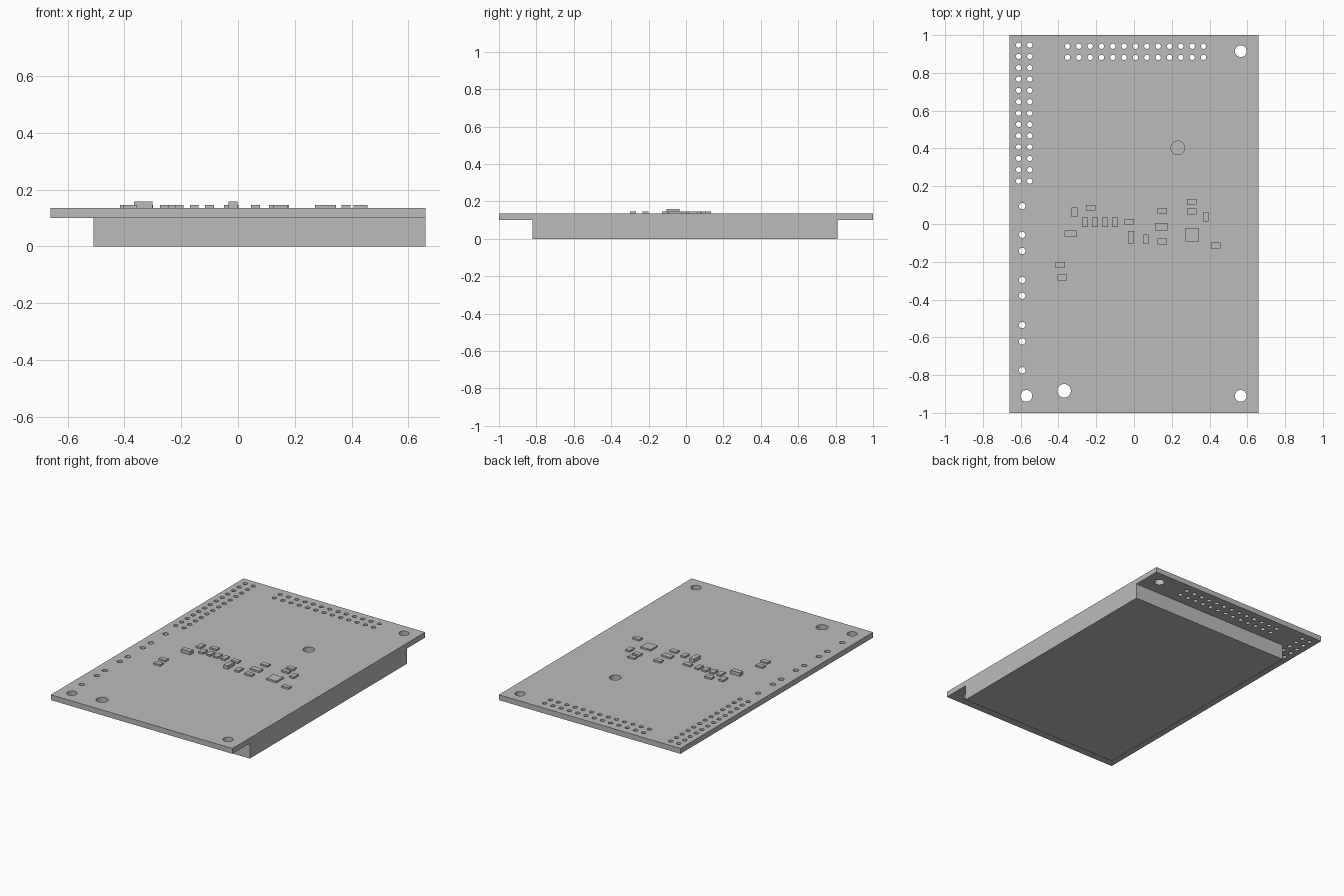
import bpy
import bmesh
from mathutils import Matrix, Vector

cube = bpy.data.objects.get("Cube")
if cube:
    bpy.data.objects.remove(cube, do_unlink=True)

grey = bpy.data.materials.new("plain grey")
grey.use_nodes = True
colour = (0.5, 0.5, 0.5, 1)
grey.diffuse_color = colour
grey.node_tree.nodes["Principled BSDF"].inputs["Base Color"].default_value = colour

BOARD_LOW, BOARD_TOP = 0.10, 0.135


def finish(name, bm):
    mesh = bpy.data.meshes.new(name)
    bm.to_mesh(mesh)
    bm.free()
    mesh.materials.append(grey)
    obj = bpy.data.objects.new(name, mesh)
    bpy.context.collection.objects.link(obj)
    return obj


def box(name, low, high):
    low, high = Vector(low), Vector(high)
    bm = bmesh.new()
    place = Matrix.Translation((low + high) / 2) @ Matrix.Diagonal((*(high - low), 1))
    bmesh.ops.create_cube(bm, size=1, matrix=place)
    return finish(name, bm)


# Board and the block beneath it
board = box("circuit_board", (-0.66, -1, BOARD_LOW), (0.66, 1, BOARD_TOP))
box("underside_block", (-0.51, -0.82, 0), (0.66, 0.81, BOARD_LOW))

# Drill holes: x, y, radius
holes = []
for i in range(13):
    step = 0.06 * i
    holes += [(x, 0.947 - step, 0.014) for x in (-0.611, -0.552)]
    holes += [(-0.352 + step, y, 0.014) for y in (0.941, 0.882)]
for y in (0.095, -0.057, -0.143, -0.297, -0.38, -0.535, -0.622, -0.775):
    holes.append((-0.592, y, 0.017))
holes += [(0.565, 0.915, 0.031), (0.565, -0.91, 0.031), (-0.57, -0.91, 0.031)]
holes += [(-0.37, -0.883, 0.036), (0.232, 0.403, 0.036)]

bm = bmesh.new()
for x, y, r in holes:
    bmesh.ops.create_cone(bm, cap_ends=True, segments=32, radius1=r, radius2=r,
                          depth=0.2, matrix=Matrix.Translation((x, y, BOARD_TOP)))
cutter = finish("hole_cutter", bm)
cutter.hide_render = True
cut = board.modifiers.new("holes", 'BOOLEAN')
cut.operation = 'DIFFERENCE'
cut.solver = 'EXACT'
cut.object = cutter
bpy.context.view_layer.objects.active = board
board.select_set(True)
bpy.ops.object.modifier_apply(modifier=cut.name)
bpy.data.objects.remove(cutter, do_unlink=True)
bpy.ops.object.shade_smooth_by_angle()


def chips(name, size, height, spots):
    w, d = size
    for i, (x, y) in enumerate(spots, 1):
        box(f"{name}_{i}", (x - w / 2, y - d / 2, BOARD_TOP),
            (x + w / 2, y + d / 2, BOARD_TOP + height))


# Surface mounted parts
chips("wide_chip", (0.05, 0.031), 0.011, [
    (-0.23, 0.086), (-0.024, 0.012), (0.15, 0.07), (0.15, -0.093), (0.305, 0.118),
    (0.305, 0.066), (0.432, -0.114), (-0.39, -0.217), (-0.38, -0.284)])
chips("upright_chip", (0.031, 0.05), 0.011, [
    (-0.315, 0.063), (-0.26, 0.01), (-0.207, 0.01), (-0.154, 0.01), (-0.1, 0.01),
    (0.062, -0.08), (0.38, 0.038)])
chips("square_chip", (0.073, 0.073), 0.011, [(0.308, -0.057)])
chips("flat_chip", (0.07, 0.038), 0.011, [(0.145, -0.015)])
chips("tall_wide_chip", (0.066, 0.032), 0.023, [(-0.334, -0.05)])
chips("tall_upright_chip", (0.032, 0.068), 0.023, [(-0.017, -0.07)])
